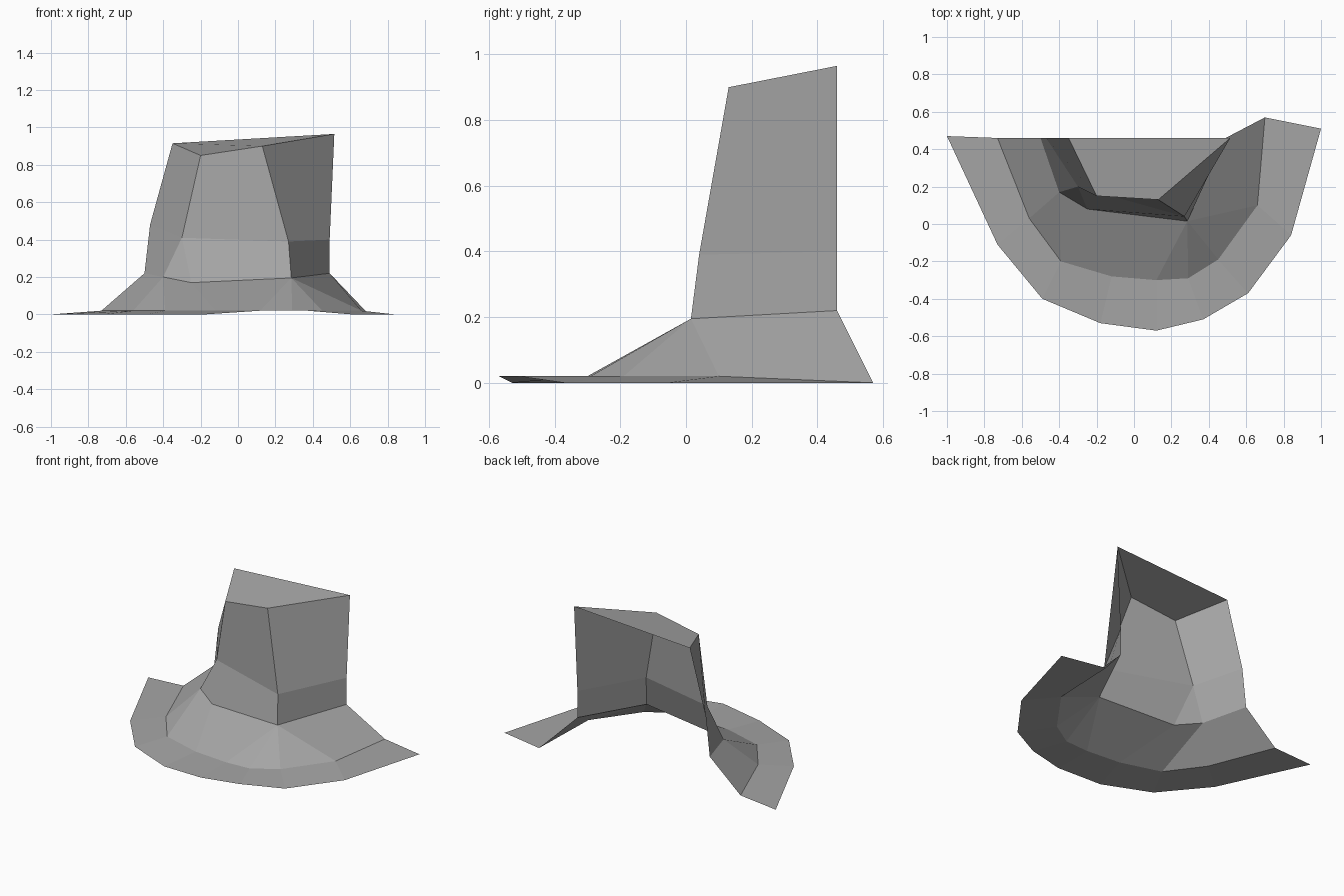
import bpy
import bmesh

cube = bpy.data.objects.get("Cube")
if cube:
    bpy.data.objects.remove(cube, do_unlink=True)

stone = bpy.data.materials.new("grey_stone")
stone.use_nodes = True
grey = (0.38, 0.38, 0.38, 1)
stone.diffuse_color = grey
stone.node_tree.nodes["Principled BSDF"].inputs["Base Color"].default_value = grey

# Contours of the open-backed shell, each running from the right end round the front
rim = [(-1, .47, 0), (-.73, -.11, 0), (-.49, -.4, 0), (-.18, -.53, 0), (.12, -.57, .02),
       (.37, -.51, .02), (.61, -.37, 0), (.84, -.06, 0), (1, .51, 0)]
foot = [(-.73, .46, .02), (-.56, .03, .02), (-.39, -.2, .02), (-.12, -.28, .02), (.12, -.3, .02),
        (.29, -.29, .02), (.45, -.19, .02), (.66, .1, .02), (.7, .57, 0)]
base = [(-.5, .46, .22), (-.4, .17, .2), (-.25, .08, .17), (.285, .015, .195), (.49, .46, .22)]
waist = [(-.47, .46, .48), (-.3, .2, .41), (.27, .04, .39), (.49, .46, .4)]
crown = [(-.35, .46, .915), (-.2, .15, .85), (.13, .13, .9), (.515, .46, .965)]

bm = bmesh.new()


def contour(points):
    return [bm.verts.new(p) for p in points]


def bridge(low, high, steps):
    """Join two contours; each step says which of them advances: both, low or high."""
    i = j = 0
    for step in steps:
        di, dj = step in "bl", step in "bh"
        corners = [low[i]]
        if di:
            corners.append(low[i + 1])
        if dj:
            corners.append(high[j + 1])
        corners.append(high[j])
        bm.faces.new(corners)
        i, j = i + di, j + dj


rim, foot, base, waist, crown = map(contour, (rim, foot, base, waist, crown))
bridge(rim, foot, "b" * 8)        # flat skirt
bridge(foot, base, "blbblllb")    # sloping shoulder
bridge(base, waist, "blbb")       # lower wall
bridge(waist, crown, "bbb")       # upper wall
bm.faces.new(crown)               # slanted top

mesh = bpy.data.meshes.new("rock_outcrop")
bm.to_mesh(mesh)
bm.free()
mesh.materials.append(stone)
bpy.context.collection.objects.link(bpy.data.objects.new("rock_outcrop", mesh))
